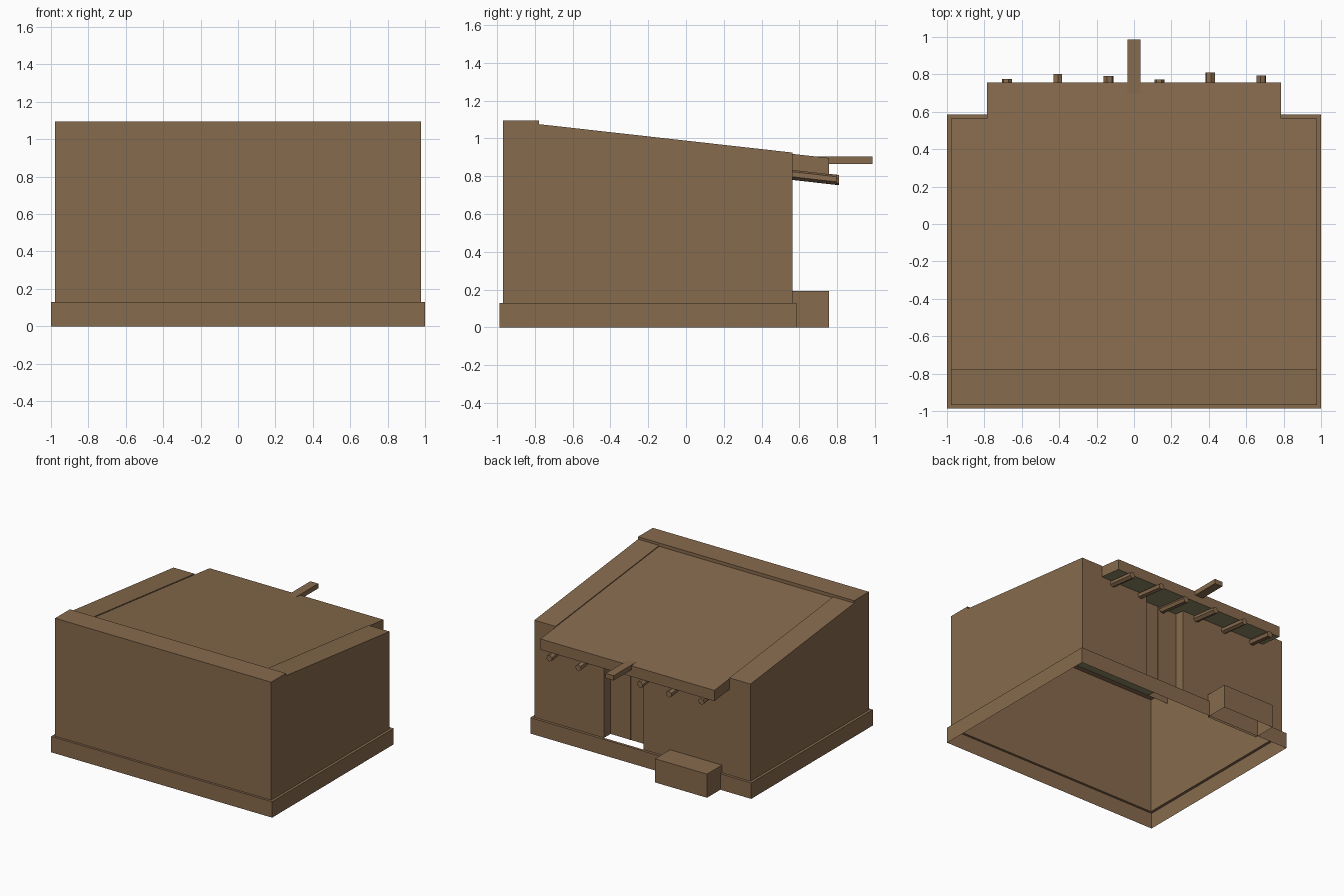
import bpy, bmesh, math

if "Cube" in bpy.data.objects:
    bpy.data.objects.remove(bpy.data.objects["Cube"])

def material(name, rgb):
    m = bpy.data.materials.new(name)
    m.diffuse_color = (*rgb, 1)
    m.use_nodes = True
    m.node_tree.nodes["Principled BSDF"].inputs["Base Color"].default_value = m.diffuse_color
    return m


ADOBE = material("adobe brown", (0.242, 0.145, 0.075))
UNDER = material("eave olive brown", (0.30, 0.265, 0.15))


def make(name, polys, mats=(ADOBE,)):
    """Object from a list of polygons; shared corners are welded."""
    bm = bmesh.new()
    for p in polys:
        bm.faces.new([bm.verts.new(v) for v in p])
    bmesh.ops.remove_doubles(bm, verts=bm.verts, dist=1e-4)
    me = bpy.data.meshes.new(name)
    bm.to_mesh(me)
    bm.free()
    for m in mats:
        me.materials.append(m)
    ob = bpy.data.objects.new(name, me)
    bpy.context.collection.objects.link(ob)
    return ob


def box(x0, x1, y0, y1, z0, z1, bottom=True, top=True, drop=0.0):
    """Box polygons, outward facing; drop lowers the y1 end."""
    a = [(x0, y0), (x1, y0), (x1, y1), (x0, y1)]
    lo = [(x, y, z0 - (drop if y == y1 else 0)) for x, y in a]
    hi = [(x, y, z1 - (drop if y == y1 else 0)) for x, y in a]
    out = [[lo[i], lo[(i + 1) % 4], hi[(i + 1) % 4], hi[i]] for i in range(4)]
    if bottom:
        out.append(lo[::-1])
    if top:
        out.append(hi)
    return out


# Main dimensions
XW, XI = 0.978, 0.787              # outer wall, inner edge of parapet
YF, YP, YB = -0.968, -0.777, 0.563  # front wall, parapet back, back wall
ZB, ZF = 0.13, 1.095               # wall foot, front parapet top
SLOPE = 0.112


def wall_top(y):
    return 1.075 - SLOPE * (y - YP)


def roof_top(y):
    return wall_top(y) - 0.007


# Plinth: open skirt with a narrow ledge up to the walls
PX, PF, PB = 1.0, -0.987, 0.585
polys = box(-PX, PX, PF, PB, 0, ZB, bottom=False, top=False)
outer = [(-PX, PF, ZB), (PX, PF, ZB), (PX, PB, ZB), (-PX, PB, ZB)]
inner = [(-XW, YF, ZB), (XW, YF, ZB), (XW, YB, ZB), (-XW, YB, ZB)]
for i in range(4):
    j = (i + 1) % 4
    polys.append([outer[i], outer[j], inner[j], inner[i]])
make("plinth", polys)

# Walls: thin shell with front parapet, sloped side parapets and a door recess
DX0, DX1, DY, DM = -0.008, 0.348, 0.478, 0.168
zs, ze = wall_top(YP), wall_top(YB)
walls = [[(-XW, YF, ZB), (XW, YF, ZB), (XW, YF, ZF), (-XW, YF, ZF)],
         [(-XW, YF, ZF), (XW, YF, ZF), (XW, YP, ZF), (-XW, YP, ZF)],
         [(XW, YP, ZF), (XW, YP, 0.98), (-XW, YP, 0.98), (-XW, YP, ZF)]]
for s in (1, -1):
    side = [(s * XW, YF, ZB), (s * XW, YB, ZB), (s * XW, YB, ze),
            (s * XW, YP, zs), (s * XW, YP, ZF), (s * XW, YF, ZF)]
    top = [(s * XI, YP, zs), (s * XW, YP, zs), (s * XW, YB, ze), (s * XI, YB, ze)]
    riser = [(s * XI, YP, zs - 0.05), (s * XI, YP, zs),
             (s * XI, YB, ze), (s * XI, YB, ze - 0.05)]
    walls += [q if s > 0 else q[::-1] for q in (side, top, riser)]
ZM = 0.89                          # back wall height hidden inside the roof
for a, b, z in ((-XW, -XI, ze), (-XI, DX0, ZM), (DX1, XI, ZM), (XI, XW, ze)):
    walls.append([(b, YB, ZB), (a, YB, ZB), (a, YB, z), (b, YB, z)])
make("walls", walls)

# Door recess: two reveals and two leaves with a narrow strip where they meet
make("door_recess", [
    [(DX0, YB, ZB), (DX0, DY, ZB), (DX0, DY, ZM), (DX0, YB, ZM)],
    [(DX1, DY, ZB), (DX1, YB, ZB), (DX1, YB, ZM), (DX1, DY, ZM)]])
make("door_leaves", [[(DX1, DY, ZB), (DX0, DY, ZB), (DX0, DY, ZM), (DX1, DY, ZM)]])
make("door_meeting_strip", box(DM - 0.004, DM + 0.004, DY, DY + 0.006, ZB, ZM))

# Sloped roof slab overhanging the back wall, olive underneath
YE = 0.757
t = roof_top(YP)
roof = make("roof", box(-XI, XI, YP, YE, t - 0.088, t,
                        drop=SLOPE * (YE - YP)), (ADOBE, UNDER))
for f in roof.data.polygons:
    f.material_index = 1 if f.normal.z < -0.5 else 0

# Rafter ends: six-sided poles of uneven length below the eave
ends = (0.775, 0.803, 0.79, 0.772, 0.81, 0.795)
for i, y1 in enumerate(ends):
    x = -0.68 + 0.272 * i
    y0, r, n = 0.49, 0.027, 6
    turn = math.radians(12 + 17 * i)
    rings = []
    for y in (y0, y1):
        zc = roof_top(y) - 0.088 - 0.023
        rings.append([(x + r * math.cos(turn + math.tau * k / n), y,
                       zc + r * math.sin(turn + math.tau * k / n)) for k in range(n)])
    # wound so that the sides and both ends face outward
    p = [[rings[0][k], rings[1][k], rings[1][(k + 1) % n], rings[0][(k + 1) % n]][::-1]
         for k in range(n)]
    p = [q[::-1] for q in p]
    make(f"rafter_{i + 1}", p + [rings[0], rings[1][::-1]])

# Water spout and bench
make("water_spout", box(-0.036, 0.036, 0.68, 0.987, 0.864, 0.903))
make("bench", box(-0.72, -0.25, YB, 0.757, 0, 0.193, bottom=False))
